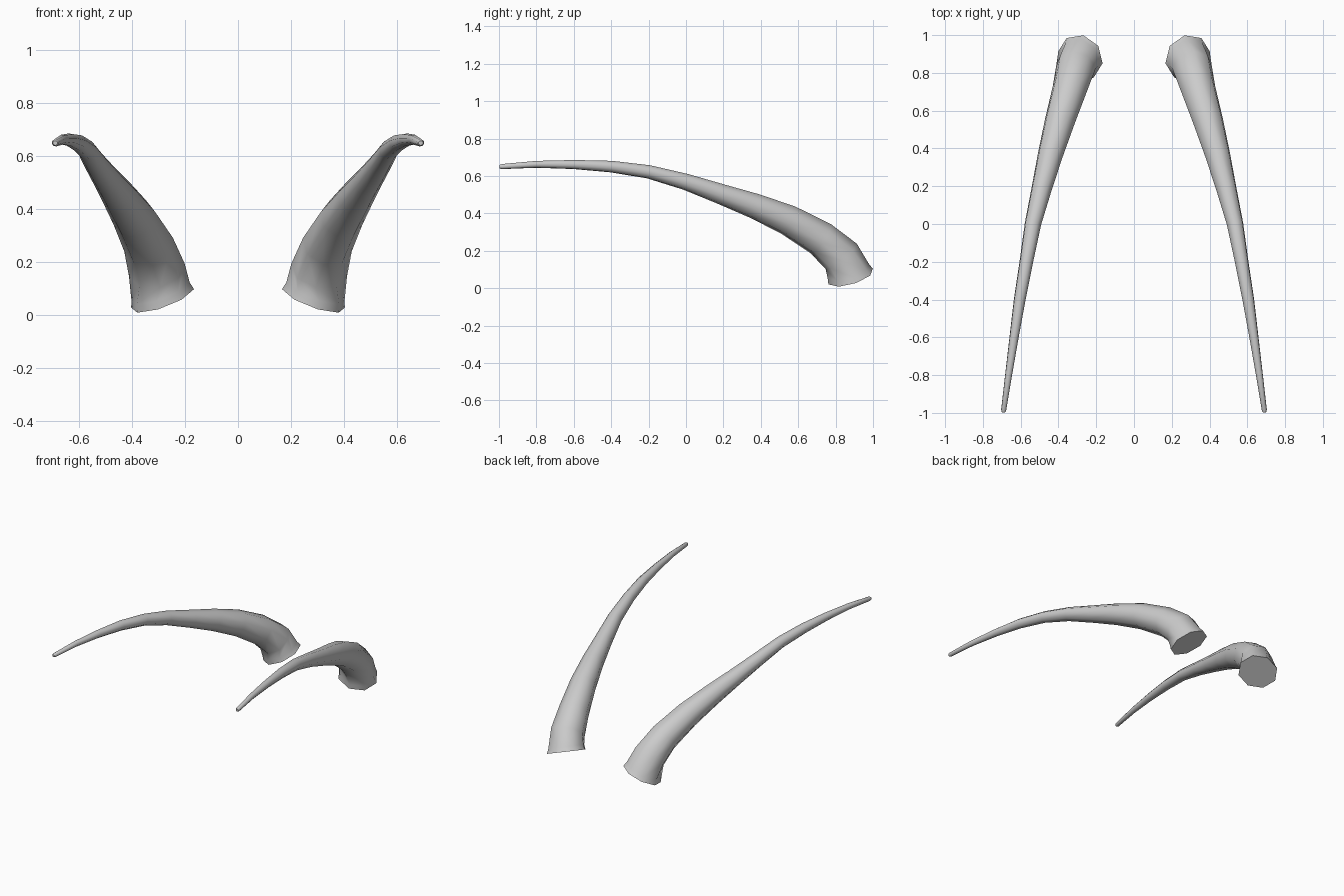
import bpy, bmesh, math
from mathutils import Vector

if "Cube" in bpy.data.objects:
    bpy.data.objects.remove(bpy.data.objects["Cube"], do_unlink=True)

SIDES = 8

horn_grey = bpy.data.materials.new("horn_grey")
horn_grey.use_nodes = True
colour = (0.6, 0.6, 0.6, 1)
horn_grey.diffuse_color = colour
horn_grey.node_tree.nodes["Principled BSDF"].inputs["Base Color"].default_value = colour

# Centre line from base to tip: x, y, z, radius
path = [
    (0.285, 0.88, 0.062, 0.127),
    (0.293, 0.868, 0.09, 0.118),
    (0.307, 0.83, 0.17, 0.108),
    (0.338, 0.72, 0.265, 0.096),
    (0.392, 0.545, 0.365, 0.083),
    (0.443, 0.365, 0.44, 0.069),
    (0.488, 0.19, 0.502, 0.056),
    (0.535, 0.0, 0.568, 0.045),
    (0.570, -0.2, 0.622, 0.037),
    (0.605, -0.4, 0.650, 0.032),
    (0.635, -0.6, 0.661, 0.025),
    (0.664, -0.8, 0.662, 0.019),
    (0.690, -0.985, 0.650, 0.014),
    (0.691, -0.997, 0.649, 0.009),
]
BASE_AXIS = Vector((0.33, -0.27, 0.9)).normalized()


def make_horn(name, side):
    bm = bmesh.new()
    points = [Vector(p[:3]) for p in path]
    rings = []
    for i, centre in enumerate(points):
        # The base cut is tilted; the other rings follow the centre line
        if i < 2:
            axis = BASE_AXIS
        else:
            axis = (points[min(i + 1, len(points) - 1)] - points[i - 1]).normalized()
        across = axis.cross(Vector((0, 0.45, 0.9))).normalized()
        up = across.cross(axis)
        ring = []
        for k in range(SIDES):
            a = math.tau * (k + 0.25) / SIDES
            p = centre + path[i][3] * (across * math.cos(a) + up * math.sin(a))
            ring.append(bm.verts.new((p.x * side, p.y, max(p.z, 0))))
        rings.append(ring)
    for low, high in zip(rings, rings[1:]):
        for k in range(SIDES):
            n = (k + 1) % SIDES
            bm.faces.new((low[k], low[n], high[n], high[k]))
    # Flat base cap and blunt tip
    bm.faces.new(rings[0])
    bm.faces.new(rings[-1])
    bmesh.ops.recalc_face_normals(bm, faces=bm.faces)
    mesh = bpy.data.meshes.new(name)
    bm.to_mesh(mesh)
    bm.free()
    mesh.materials.append(horn_grey)
    horn = bpy.data.objects.new(name, mesh)
    bpy.context.collection.objects.link(horn)
    bpy.ops.object.select_all(action="DESELECT")
    horn.select_set(True)
    bpy.context.view_layer.objects.active = horn
    bpy.ops.object.shade_smooth_by_angle(angle=math.radians(60))


make_horn("left_horn", 1)
make_horn("right_horn", -1)
